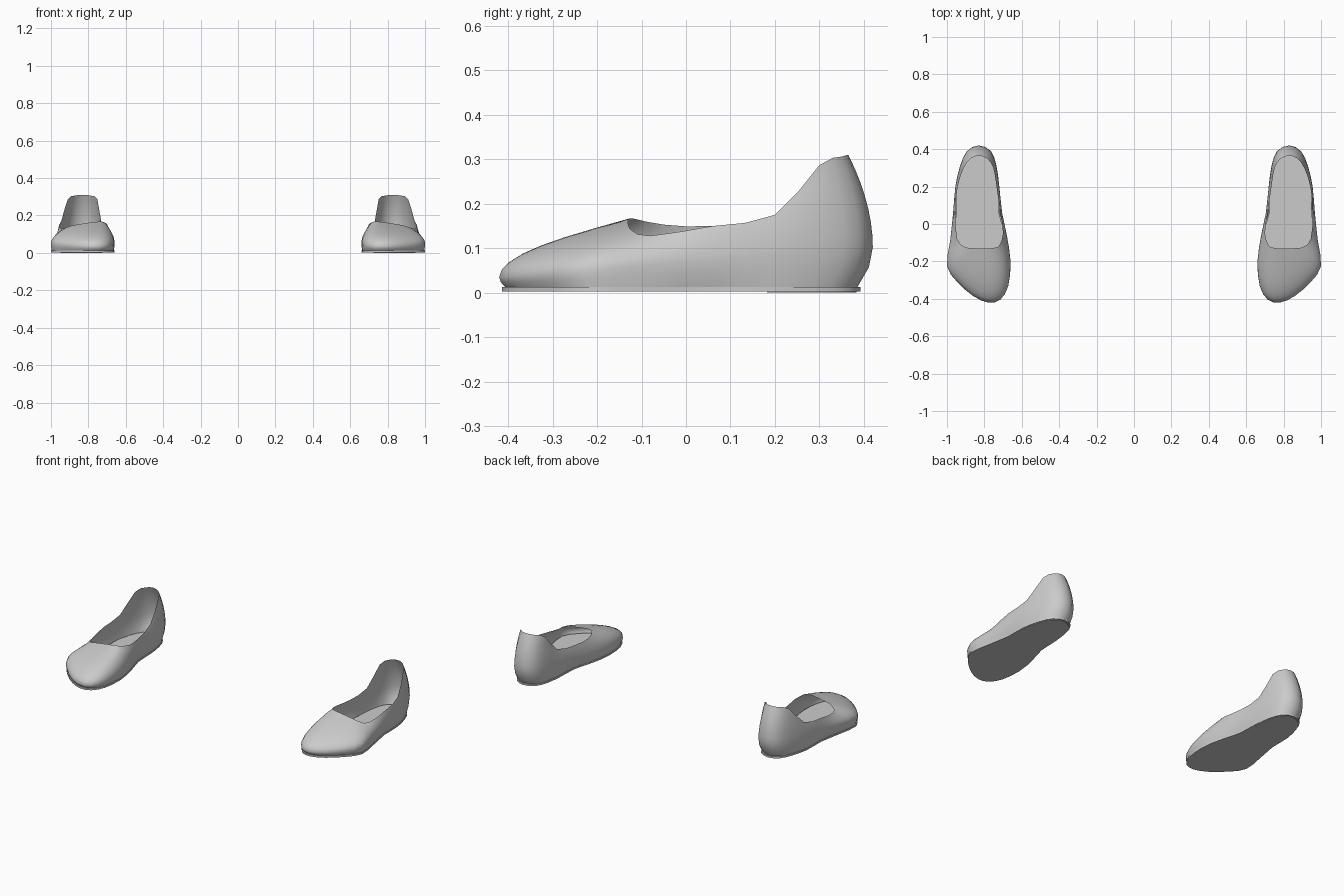
import bpy
from mathutils import Vector

cube = bpy.data.objects.get("Cube")
if cube:
    bpy.data.objects.remove(cube, do_unlink=True)

grey = bpy.data.materials.new("light_grey")
grey.use_nodes = True
colour = (0.6, 0.6, 0.6, 1)
grey.diffuse_color = colour
grey.node_tree.nodes["Principled BSDF"].inputs["Base Color"].default_value = colour

MIDDLE = Vector((0.83, 0, 0))
STEPS = 2       # columns per control point
ROWS = 7        # rows from the widest line to the topline

# Widest plan outline, from the heel along the inner side, round the toe and back
OUTLINE = [(.83, .42), (.765, .39), (.735, .31), (.72, .2), (.705, .06), (.68, -.06),
           (.66, -.2), (.672, -.33), (.715, -.405), (.78, -.42), (.86, -.385), (.945, -.31),
           (1, -.225), (.983, -.09), (.967, .06), (.955, .2), (.93, .31), (.893, .39)]

# Edge of the foot opening, column for column with the outline
TOPLINE = [(.83, .365, .31), (.785, .35, .306), (.752, .3, .287), (.735, .2, .175),
           (.715, .06, .15), (.7, -.05, .153), (.72, -.115, .166), (.745, -.127, .167),
           (.77, -.13, .165), (.8, -.13, .161), (.84, -.13, .155), (.88, -.128, .148),
           (.91, -.12, .139), (.945, -.08, .128), (.956, .06, .15), (.943, .2, .175),
           (.91, .3, .287), (.873, .35, .306)]


def closed_spline(points):
    """Catmull-Rom curve through a closed loop of points."""
    n, out = len(points), []
    for i in range(n):
        a, b, c, d = (Vector(points[(i + k) % n]) for k in (-1, 0, 1, 2))
        for s in range(STEPS):
            t = s / STEPS
            out.append(b + (c - a) * t / 2 + (a - b * 2.5 + c * 2 - d / 2) * t * t
                       + (b * 3 - a - c * 3 + d) * t ** 3 / 2)
    return out


def bezier(a, b, c, t):
    return a * (1 - t) ** 2 + b * 2 * t * (1 - t) + c * t * t


def sole_point(p, scale, z):
    """Outline point drawn in at the heel and the arch, at height z."""
    heel = 0.94 if p.y > 0 else 0.99
    arch = 1 - 0.08 * max(0, 1 - abs(p.y - 0.06) / 0.16)
    offset = p - MIDDLE
    return Vector((MIDDLE.x + offset.x * arch * scale, p.y * heel * scale, z))


def loft(name, loops, side, cap_bottom=False, cap_top=False):
    """Skin a stack of closed loops, mirrored when side is -1."""
    n = len(loops[0])
    verts = [(p.x * side, p.y, p.z) for loop in loops for p in loop]
    faces = [(r * n + i, r * n + (i + 1) % n, (r + 1) * n + (i + 1) % n, (r + 1) * n + i)
             for r in range(len(loops) - 1) for i in range(n)]
    if cap_bottom:
        faces.append(tuple(reversed(range(n))))
    if cap_top:
        faces.append(tuple(range(len(verts) - n, len(verts))))
    if side < 0:
        faces = [f[::-1] for f in faces]
    mesh = bpy.data.meshes.new(name)
    mesh.from_pydata(verts, [], faces)
    mesh.materials.append(grey)
    obj = bpy.data.objects.new(name, mesh)
    bpy.context.collection.objects.link(obj)
    bpy.ops.object.select_all(action='DESELECT')
    obj.select_set(True)
    bpy.context.view_layer.objects.active = obj
    bpy.ops.object.shade_smooth_by_angle(angle=0.7)
    return obj


# Widest line rises from the toe to the heel
wide = closed_spline([(x, y, 0.035 + 0.08 * (y + 0.42)) for x, y in OUTLINE])
top = closed_spline(TOPLINE)
seam = [sole_point(p, 0.975, 0.012) for p in wide]

# Upper: short tuck below the widest line, long curve above it
upper_loops = [seam]
upper_loops.append([bezier(s, Vector((w.x, w.y, (s.z + w.z) / 2)), w, 0.5)
                    for s, w in zip(seam, wide)])
for r in range(ROWS + 1):
    upper_loops.append([bezier(w, Vector((w.x, w.y, w.z + 0.47 * (t.z - w.z))), t, r / ROWS)
                        for w, t in zip(wide, top)])

for label, side in (("left", 1), ("right", -1)):
    loft(label + "_upper", upper_loops, side)
    # Flat outsole with a thin rim
    loft(label + "_sole", [[sole_point(p, 0.995, z) for p in wide] for z in (0.003, 0.013)],
         side, True, True)
    # Footbed inside the upper
    loft(label + "_insole", [[sole_point(p, 0.95, z) for p in wide] for z in (0.014, 0.028)],
         side, False, True)
    # Thin pad under the heel
    heel = [p for p in wide if p.y > 0.19]
    loft(label + "_heel_pad", [[sole_point(p, 0.97, z) for p in heel] for z in (0, 0.004)],
         side, True, True)
